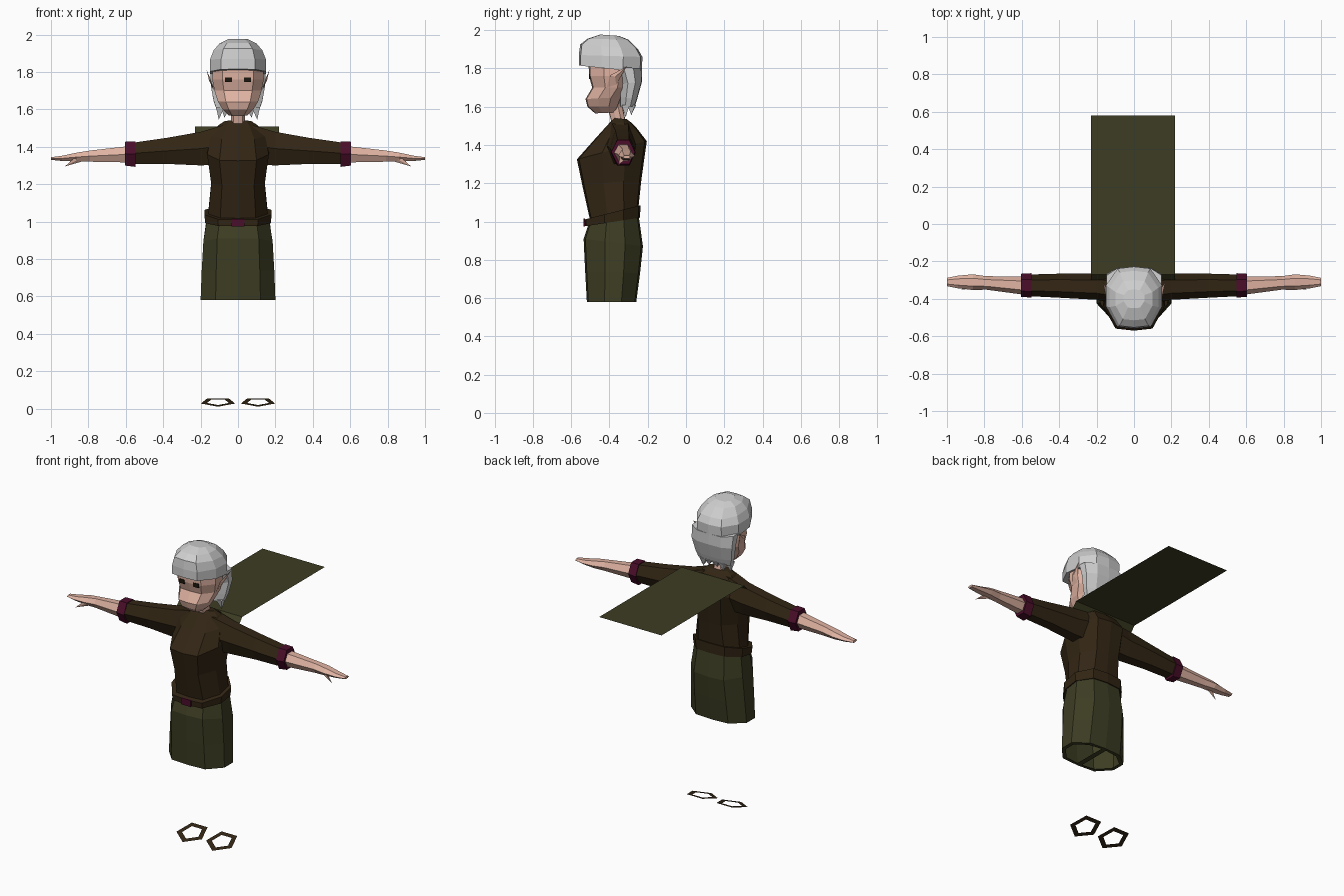
import bpy, bmesh, math
from mathutils import Vector

if "Cube" in bpy.data.objects:
    bpy.data.objects.remove(bpy.data.objects["Cube"])


def material(name, r, g, b):
    m = bpy.data.materials.new(name)
    m.diffuse_color = (r, g, b, 1)
    m.use_nodes = True
    m.node_tree.nodes["Principled BSDF"].inputs["Base Color"].default_value = m.diffuse_color
    return m


BROWN = material("dark brown cloth", 0.032, 0.019, 0.007)
OLIVE = material("olive cloth", 0.046, 0.046, 0.017)
CRIMSON = material("crimson trim", 0.07, 0.004, 0.023)
SKIN = material("skin", 0.74, 0.45, 0.36)
HAIR = material("silver hair", 0.62, 0.62, 0.62)
EYE = material("dark eye", 0.012, 0.008, 0.004)


def finish(name, bm, mat, mirror=False, fix=True):
    if fix:
        bmesh.ops.recalc_face_normals(bm, faces=bm.faces)
    me = bpy.data.meshes.new(name)
    bm.to_mesh(me)
    bm.free()
    me.materials.append(mat)
    ob = bpy.data.objects.new(name, me)
    bpy.context.collection.objects.link(ob)
    if mirror:
        ob.modifiers.new("Mirror", "MIRROR").use_clip = False
    return ob


def skin_rings(bm, rings, caps):
    """Join a list of point rings with quads and close the chosen ends."""
    loops = [[bm.verts.new(p) for p in r] for r in rings]
    for a, b in zip(loops, loops[1:]):
        for i in range(len(a)):
            j = (i + 1) % len(a)
            bm.faces.new((a[i], a[j], b[j], b[i]))
    if caps[0]:
        bm.faces.new(loops[0][::-1])
    if caps[1]:
        bm.faces.new(loops[-1])
    return loops


def body_ring(zf, zb, yf, yb, w):
    """Ten-sided horizontal section; zf / zb are heights at front / back."""
    side = [(0, 0), (.6, .03), (1, .36), (1, .7), (.58, .97)]
    prof = side + [(0, 1)] + [(-x, t) for x, t in side[:0:-1]]
    return [(x * w, yf + t * (yb - yf), zf + t * (zb - zf)) for x, t in prof]


def body(name, rows, mat, caps=(True, True)):
    bm = bmesh.new()
    skin_rings(bm, [body_ring(*r) for r in rows], caps)
    return finish(name, bm, mat)


def limb(name, rows, mat, n=6):
    """Mirrored tube running along x: rows of x, cy, cz, ry, rz."""
    bm = bmesh.new()
    rings = [[(x, cy + ry * math.cos(k * math.tau / n),
               cz + rz * 1.15 * math.sin(k * math.tau / n)) for k in range(n)]
             for x, cy, cz, ry, rz in rows]
    skin_rings(bm, rings, (True, True))
    return finish(name, bm, mat, mirror=True)


def spike(name, base, tip, mat, mirror=True):
    bm = bmesh.new()
    ring = [bm.verts.new(p) for p in base]
    top = bm.verts.new(tip)
    bm.faces.new(ring)
    for i in range(len(ring)):
        bm.faces.new((ring[i], ring[(i + 1) % len(ring)], top))
    return finish(name, bm, mat, mirror)


def plate(name, centre, size, mat, mirror=False):
    bm = bmesh.new()
    bmesh.ops.create_cube(bm, size=1)
    for v in bm.verts:
        v.co = Vector(c + s * k for c, s, k in zip(centre, size, v.co))
    return finish(name, bm, mat, mirror)


# Tunic body
body("tunic", [
    (1.00, 1.06, -.50, -.25, .160),
    (1.19, 1.22, -.542, -.233, .143),
    (1.325, 1.42, -.57, -.205, .165),
    (1.44, 1.485, -.468, -.255, .145),
    (1.515, 1.52, -.40, -.29, .10),
    (1.54, 1.535, -.375, -.31, .07)], BROWN)

# Belt and buckle
body("belt", [
    (.975, 1.02, -.53, -.24, .175),
    (1.01, 1.085, -.533, -.238, .18)], BROWN)
plate("buckle", (0, -.532, .994), (.07, .009, .042), CRIMSON)

# Trousers: one loft, each leg hem a rim around an open hole
bm = bmesh.new()
loops = skin_rings(bm, [body_ring(*r) for r in [
    (1.00, 1.05, -.505, -.25, .165),
    (.91, .87, -.535, -.225, .185),
    (.74, .73, -.527, -.24, .194),
    (.58, .58, -.518, -.26, .20)]], (False, False))
hem = loops[-1]
legs = [bm.faces.new(hem[:6]), bm.faces.new(hem[5:] + hem[:1])]
bmesh.ops.recalc_face_normals(bm, faces=bm.faces)
bmesh.ops.inset_individual(bm, faces=legs, thickness=.025)
bmesh.ops.delete(bm, geom=legs, context="FACES")
finish("trousers", bm, OLIVE, fix=False)

# Sleeves, cuffs, forearms with hands, thumbs
limb("sleeve", [
    (.08, -.345, 1.41, .085, .105),
    (.20, -.335, 1.39, .07, .09),
    (.38, -.33, 1.378, .065, .07),
    (.56, -.328, 1.365, .058, .057)], BROWN)
limb("cuff", [
    (.548, -.328, 1.36, .065, .068),
    (.603, -.328, 1.363, .062, .064)], CRIMSON)
limb("forearm_and_hand", [
    (.58, -.33, 1.36, .049, .044),
    (.79, -.315, 1.35, .036, .030),
    (.86, -.311, 1.345, .042, .024),
    (.94, -.310, 1.338, .034, .014),
    (1.0, -.310, 1.337, .022, .007)], SKIN)
spike("thumb", [(.82, -.335, 1.35), (.87, -.345, 1.345), (.87, -.318, 1.325),
                (.82, -.318, 1.325)], (.925, -.352, 1.295), SKIN)

# Neck and face
body("neck", [
    (1.50, 1.50, -.385, -.31, .038),
    (1.64, 1.64, -.42, -.34, .038)], SKIN)
body("face", [
    (1.565, 1.57, -.475, -.37, .05),
    (1.60, 1.60, -.515, -.355, .083),
    (1.64, 1.65, -.525, -.335, .108),
    (1.70, 1.70, -.49, -.30, .126),
    (1.76, 1.76, -.507, -.29, .138),
    (1.86, 1.86, -.51, -.28, .135)], SKIN)
plate("eye", (.051, -.503, 1.758), (.038, .009, .026), EYE, mirror=True)

# Pointed ears
spike("ear", [(.13, -.415, 1.70), (.148, -.395, 1.765), (.155, -.37, 1.755),
              (.13, -.365, 1.715)], (.168, -.31, 1.81), SKIN)

# Hair: cap with fringe, back length, ragged ends
body("hair_cap", [
    (1.815, 1.78, -.56, -.23, .15),
    (1.87, 1.86, -.56, -.228, .150),
    (1.925, 1.90, -.553, -.25, .130),
    (1.955, 1.95, -.515, -.30, .098),
    (1.977, 1.97, -.45, -.35, .055)], HAIR)
body("hair_back", [
    (1.60, 1.60, -.345, -.268, .115),
    (1.65, 1.64, -.345, -.255, .130),
    (1.72, 1.73, -.345, -.23, .145),
    (1.81, 1.80, -.38, -.23, .148)], HAIR)
for i, (x, y, half, z) in enumerate([(.095, -.315, .022, 1.545),
                                     (.065, -.285, .024, 1.555),
                                     (.022, -.28, .022, 1.57)]):
    spike("hair_strand_%d" % (i + 1),
          [(x - half, y - .022, 1.61), (x + half, y - .022, 1.61),
           (x + half, y + .02, 1.61), (x - half, y + .02, 1.61)],
          (x + .008, y, z), HAIR)

# Cape: flat sheet reaching backwards, with a short turned-down front edge
bm = bmesh.new()
rows = [[bm.verts.new((x, y, z)) for x in (-.23, .22)]
        for y, z in [(-.32, 1.45), (-.27, 1.508), (.58, 1.508)]]
for a, b in zip(rows, rows[1:]):
    bm.faces.new((a[0], a[1], b[1], b[0]))
finish("cape", bm, OLIVE, fix=False)

# Boot rims: tilted five-sided flat rings, point to the front
bm = bmesh.new()
rims = []
for r in (.0965, .062):
    ring = []
    for k in range(5):
        a = -math.pi / 2 + k * math.tau / 5
        y = r * math.sin(a)
        ring.append(bm.verts.new((.107 + r * math.cos(a), -.32 + y,
                                  .035 + .257 * y)))
    rims.append(ring)
for i in range(5):
    j = (i + 1) % 5
    bm.faces.new((rims[0][i], rims[0][j], rims[1][j], rims[1][i]))
finish("boot_rim", bm, BROWN, mirror=True, fix=False)
